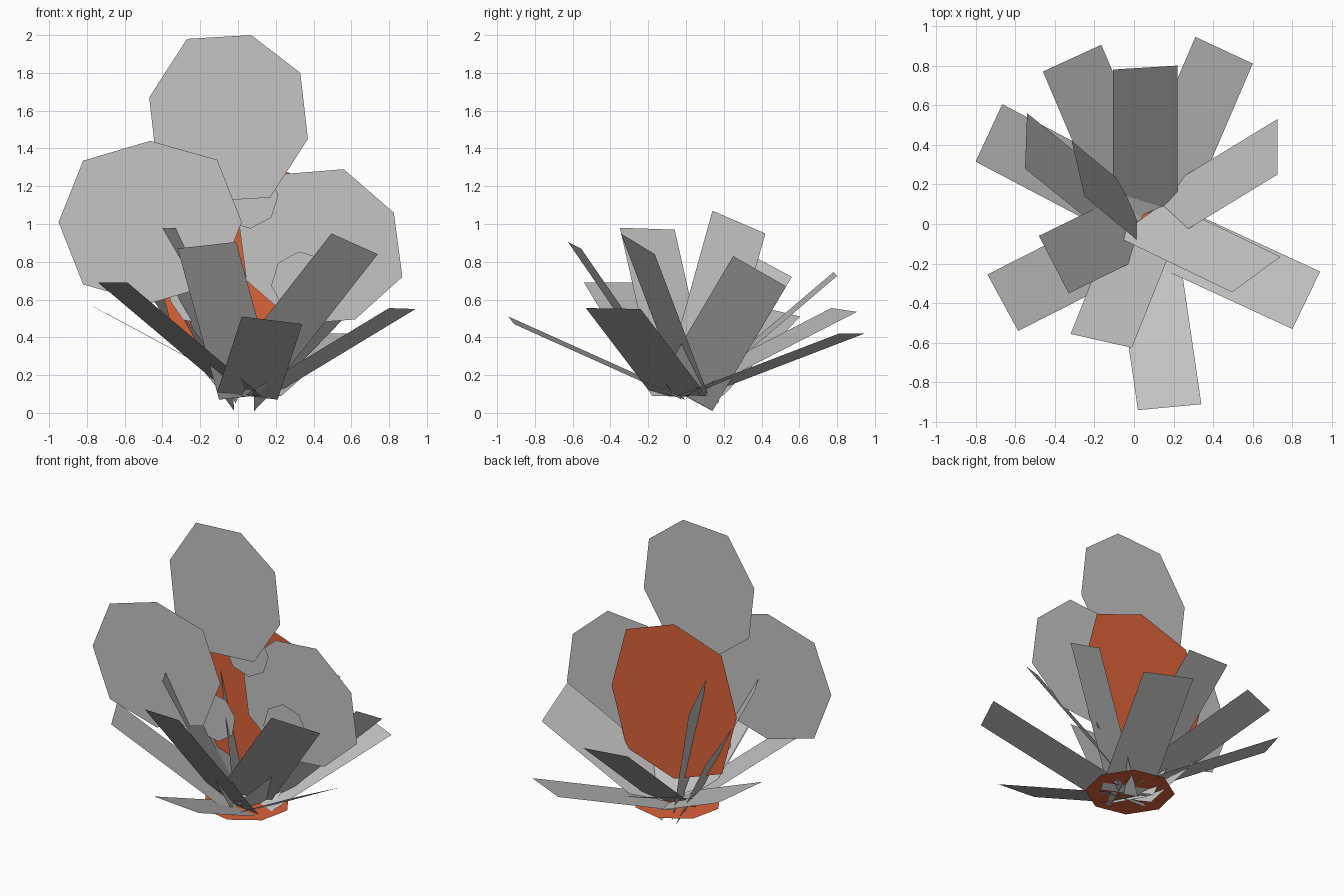
import bpy
import math


def material(name, rgb):
    m = bpy.data.materials.new(name)
    m.diffuse_color = (*rgb, 1)
    return m


GREY = material("plain grey", (0.56, 0.56, 0.56))
ORANGE = material("burnt orange", (0.72, 0.125, 0.042))


def sheet(name, points, mat):
    """One flat face through the given points."""
    me = bpy.data.meshes.new(name)
    me.from_pydata(points, [], [range(len(points))])
    me.materials.append(mat)
    ob = bpy.data.objects.new(name, me)
    bpy.context.collection.objects.link(ob)


def petal(name, centre, half, mat):
    """Upright octagon, point-symmetric about its centre."""
    cx, cy, cz = centre
    ring = list(half) + [(-x, -z) for x, z in half]
    # clockwise rings face the back, so reverse them to face the front
    sheet(name, [(cx + x, cy, cz + z) for x, z in reversed(ring)], mat)


def octagon(r, phase):
    return [(r * math.cos(math.radians(phase + 45 * i)),
             r * math.sin(math.radians(phase + 45 * i))) for i in range(8)]


# Large upright petals
petal("top_petal", (-0.05, -0.07, 1.56),
      [(-0.22, 0.42), (0.12, 0.44), (0.38, 0.24), (0.42, -0.11)], GREY)
petal("left_petal", (-0.465, -0.22, 1.01),
      [(-0.355, 0.325), (0.0, 0.43), (0.355, 0.33), (0.485, 0.0)], GREY)
petal("right_petal", (0.435, 0.05, 0.88),
      [(-0.185, 0.385), (0.125, 0.41), (0.39, 0.18), (0.435, -0.16)], GREY)
petal("back_petal", (0.02, 0.10, 0.83),
      [(-0.36, 0.41), (0.0, 0.53), (0.365, 0.40), (0.475, -0.015)], ORANGE)

# Small upright petals tucked between the large ones
for name, x, z, phase in (("small_petal_top", 0.05, 1.14, 5),
                          ("small_petal_right", 0.34, 0.69, 6),
                          ("small_petal_left", -0.20, 0.63, 12)):
    sheet(name, [(x + a, 0.025, z + b) for a, b in reversed(octagon(0.165, phase))], GREY)

# Flat base under the leaves
sheet("base_disc", [(0.05 + a, 0.02 + b, 0.11) for a, b in octagon(0.28, 10)], ORANGE)

# Leaves: two tip corners and the vector from tip to root
LEAVES = [
    ((0.02, -0.94, 0.51), (0.34, -0.91, 0.47), (-0.13, 0.89, -0.40)),
    ((-0.32, -0.555, 0.87), (-0.01, -0.625, 0.905), (0.22, 0.55, -0.80)),
    ((-0.74, -0.255, 0.69), (-0.585, -0.54, 0.69), (0.71, 0.36, -0.60)),
    ((-0.80, 0.315, 0.58), (-0.665, 0.605, 0.51), (0.78, -0.41, -0.42)),
    ((-0.55, 0.28, 0.87), (-0.54, 0.56, 0.72), (0.52, -0.42, -0.71)),
    ((-0.25, 0.14, 1.07), (-0.315, 0.42, 0.95), (0.30, -0.25, -0.90)),
    ((-0.48, -0.06, 0.97), (-0.33, -0.35, 0.98), (0.41, 0.20, -0.89)),
    ((-0.46, 0.77, 0.555), (-0.165, 0.905, 0.535), (0.34, -0.80, -0.41)),
    ((-0.105, 0.78, 0.745), (0.22, 0.80, 0.725), (0.0, -0.74, -0.63)),
    ((0.31, 0.945, 0.42), (0.60, 0.81, 0.42), (-0.37, -0.86, -0.33)),
    ((0.725, 0.53, 0.67), (0.725, 0.25, 0.83), (-0.64, -0.39, -0.66)),
    ((0.74, -0.165, 0.84), (0.495, -0.345, 0.95), (-0.58, 0.28, -0.74)),
    ((0.94, -0.24, 0.55), (0.80, -0.53, 0.555), (-0.76, 0.35, -0.46)),
]
for i, (a, b, d) in enumerate(LEAVES, 1):
    root = [tuple(p + q for p, q in zip(c, d)) for c in (b, a)]
    sheet(f"leaf_{i}", [a, b, *root], GREY)
